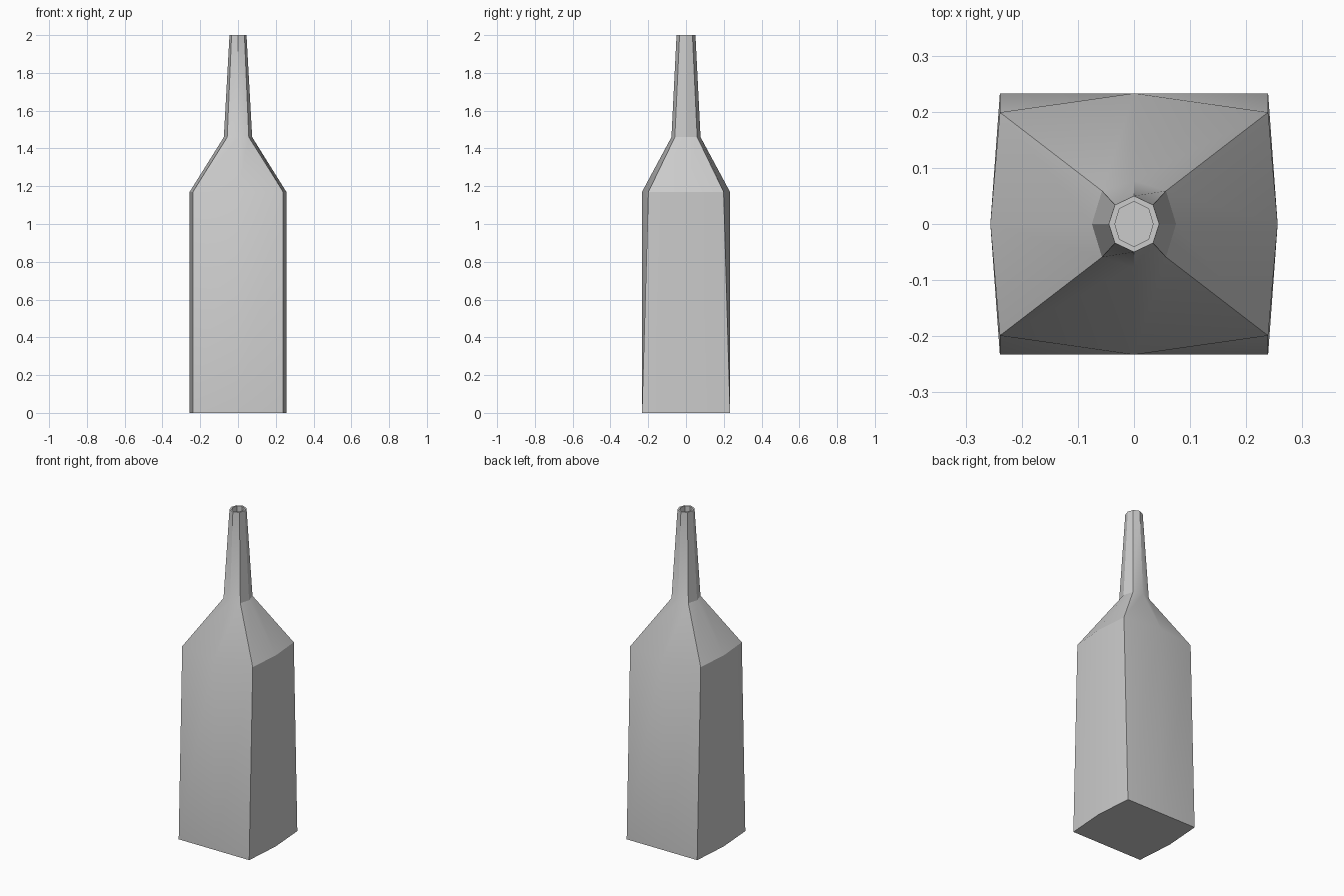
import bpy, bmesh

if "Cube" in bpy.data.objects:
    bpy.data.objects.remove(bpy.data.objects["Cube"])

# Each ring: height, corner x, corner y, side middle x, front middle y
RINGS = [
    (0.00, 0.239, 0.233, 0.256, 0.233),   # base
    (1.17, 0.239, 0.199, 0.256, 0.233),   # shoulder
    (1.46, 0.057, 0.059, 0.075, 0.077),   # neck root
    (2.00, 0.034, 0.034, 0.045, 0.050),   # outer lip
    (2.00, 0.026, 0.027, 0.034, 0.040),   # inner lip
    (1.965, 0.026, 0.027, 0.034, 0.040),  # mouth floor
]


def ring(bm, z, cx, cy, mx, my):
    pts = [(mx, 0), (cx, cy), (0, my), (-cx, cy),
           (-mx, 0), (-cx, -cy), (0, -my), (cx, -cy)]
    return [bm.verts.new((x, y, z)) for x, y in pts]


# Eight-sided bottle, lofted through the rings and capped
bm = bmesh.new()
rings = [ring(bm, *r) for r in RINGS]
for a, b in zip(rings, rings[1:]):
    for i in range(8):
        j = (i + 1) % 8
        bm.faces.new((a[i], a[j], b[j], b[i]))
bm.faces.new(rings[0][::-1])
bm.faces.new(rings[-1])
bmesh.ops.recalc_face_normals(bm, faces=bm.faces[:])

mesh = bpy.data.meshes.new("bottle")
bm.to_mesh(mesh)
bm.free()
bottle = bpy.data.objects.new("bottle", mesh)
bpy.context.collection.objects.link(bottle)
bpy.context.view_layer.objects.active = bottle
bottle.select_set(True)
bpy.ops.object.shade_smooth_by_angle(angle=0.52)
